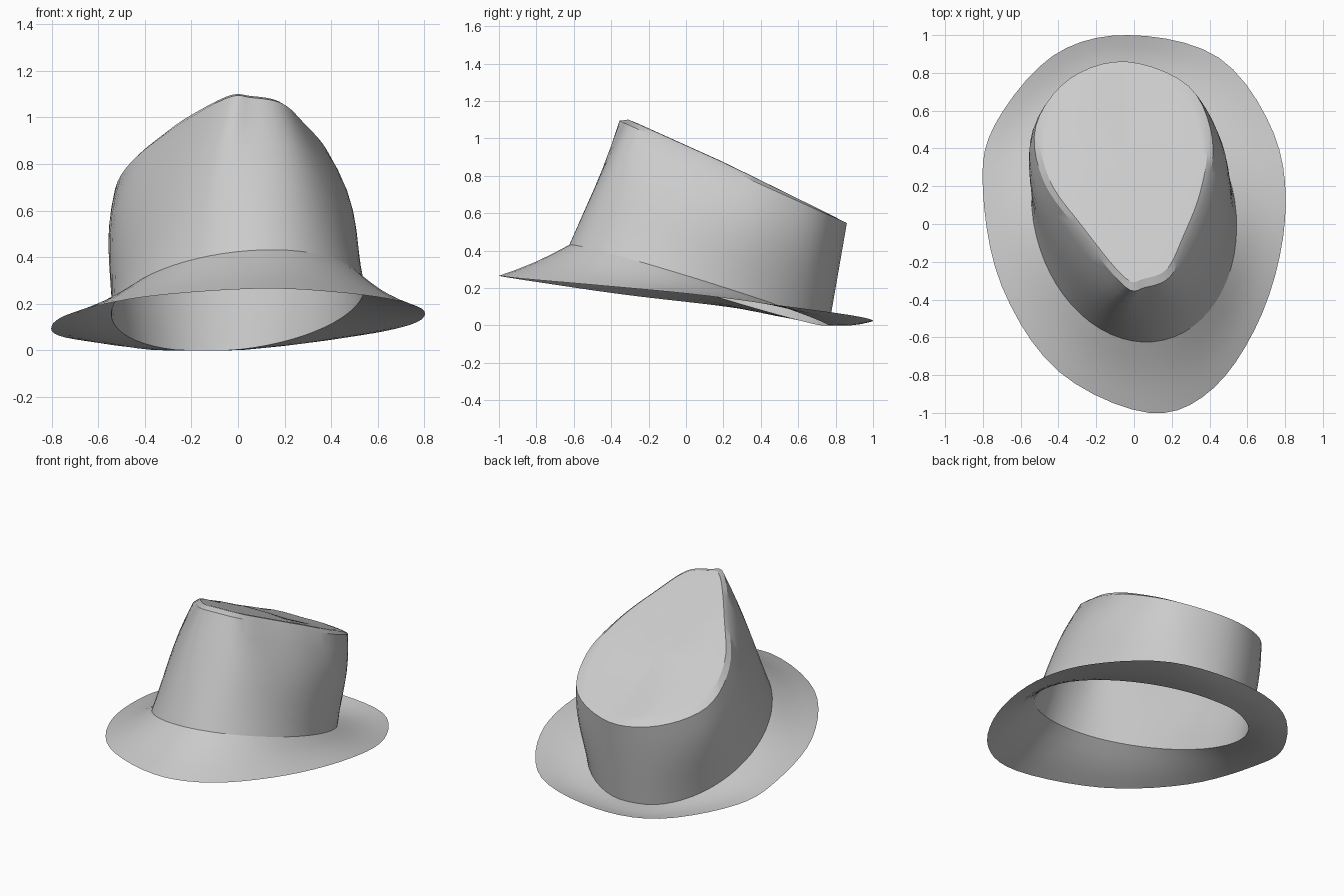
import bpy
import bmesh
from math import sin, cos, pi, radians
from mathutils import Vector

STEPS = 5          # segments between neighbouring guide points

cube = bpy.data.objects.get("Cube")
if cube:
    bpy.data.objects.remove(cube, do_unlink=True)

felt = bpy.data.materials.new("grey_felt")
felt.use_nodes = True
grey = (0.6, 0.6, 0.6, 1)
felt.diffuse_color = grey
felt.node_tree.nodes["Principled BSDF"].inputs["Base Color"].default_value = grey


def smooth_loop(points):
    """Closed smooth curve through guide points."""
    pts = [Vector(p) for p in points]
    n = len(pts)
    loop = []
    for i in range(n):
        a, b, c, d = (pts[(i + k) % n] for k in (-1, 0, 1, 2))
        for s in range(STEPS):
            t = s / STEPS
            loop.append(0.5 * (2 * b + (c - a) * t
                               + (2 * a - 5 * b + 4 * c - d) * t ** 2
                               + (3 * b - a - 3 * c + d) * t ** 3))
    return loop


def blend(first, second, t):
    return [a.lerp(b, t) for a, b in zip(first, second)]


def build(name, rings, cap=None):
    """Skin neighbouring rings, closing the last one onto a cap point."""
    bm = bmesh.new()
    rows = [[bm.verts.new(p) for p in ring] for ring in rings]
    n = len(rows[0])
    for low, high in zip(rows, rows[1:]):
        for j in range(n):
            k = (j + 1) % n
            bm.faces.new((low[j], low[k], high[k], high[j]))
    if cap is not None:
        tip = bm.verts.new(cap)
        for j in range(n):
            bm.faces.new((rows[-1][j], rows[-1][(j + 1) % n], tip))
    mesh = bpy.data.meshes.new(name)
    bm.to_mesh(mesh)
    bm.free()
    mesh.materials.append(felt)
    obj = bpy.data.objects.new(name, mesh)
    bpy.context.collection.objects.link(obj)
    bpy.ops.object.select_all(action="DESELECT")
    obj.select_set(True)
    bpy.context.view_layer.objects.active = obj
    bpy.ops.object.shade_smooth_by_angle(angle=radians(28))
    return obj


# Guide points run from the front, round the left side, to the back
brim_edge = smooth_loop([
    (0.08, -1, 0.265), (0.42, -0.87, 0.25), (0.68, -0.47, 0.215),
    (0.8, 0.03, 0.168), (0.74, 0.48, 0.11), (0.45, 0.88, 0.055),
    (-0.03, 1, 0.025), (-0.43, 0.89, 0.02), (-0.74, 0.52, 0.055),
    (-0.8, 0.18, 0.105), (-0.7, -0.33, 0.165), (-0.4, -0.78, 0.23)])
count = len(brim_edge)
angles = [2 * pi * j / count for j in range(count)]


# Sloping oval where the crown meets the brim
def crease_point(t):
    y = 0.07 - 0.695 * cos(t) - 0.02 * sin(t)
    x = 0.54 * sin(t) - 0.07 * (y - 0.07)
    z = 0.43 - 0.305 * (y + 0.62) + 0.06 * (x - 0.1)
    return Vector((x, y, max(z, 0)))


crease = [crease_point(t) for t in angles]


# Pinched teardrop rim at the top of the crown
def rim_height(x, y):
    return 1.06 - 0.45 * (y + 0.28) - 0.2 * max(0, -x - 0.25)


rim = smooth_loop([
    (x, y, rim_height(x, y)) for x, y in (
        (0.06, -0.335), (0.19, -0.28), (0.28, -0.1), (0.38, 0.16),
        (0.415, 0.45), (0.29, 0.73), (-0.04, 0.86), (-0.34, 0.77),
        (-0.52, 0.52), (-0.48, 0.23), (-0.29, -0.04), (-0.05, -0.33))])


# Wall rings swell outward at the sides
def wall_ring(s):
    ring = blend(crease, rim, s)
    for p, t in zip(ring, angles):
        width = 0.045 if sin(t) > 0 else 0.03
        p.x += width * sin(t) * sin(pi * s ** 1.4)
    return ring


walls = [wall_ring(i / 7) for i in range(8)]

# Rolled lip along both sides, fading out at the back, then the flat top
centre = Vector((-0.03, 0.32, 0))
centre.z = rim_height(centre.x, centre.y) + 0.025


def top_ring(scale, lift):
    ring = []
    for p, t in zip(rim, angles):
        q = centre.lerp(p, scale)
        side = (1 + cos(t)) / 2 + 0.5 * abs(sin(t))
        q.z = rim_height(q.x, q.y) + lift * min(1, side)
        ring.append(q)
    return ring


tops = [top_ring(0.93, 0.028), top_ring(0.87, 0.03),
        top_ring(0.6, 0.025), top_ring(0.3, 0.025)]

build("crown", walls + tops, centre)

# Brim sags slightly between its edge and the crown
middle = []
for s in (0.25, 0.5, 0.75):
    ring = blend(brim_edge, crease, s)
    for p in ring:
        p.z = max(0, p.z - 0.012 * sin(pi * s))
    middle.append(ring)

build("brim", [brim_edge] + middle + [crease])
